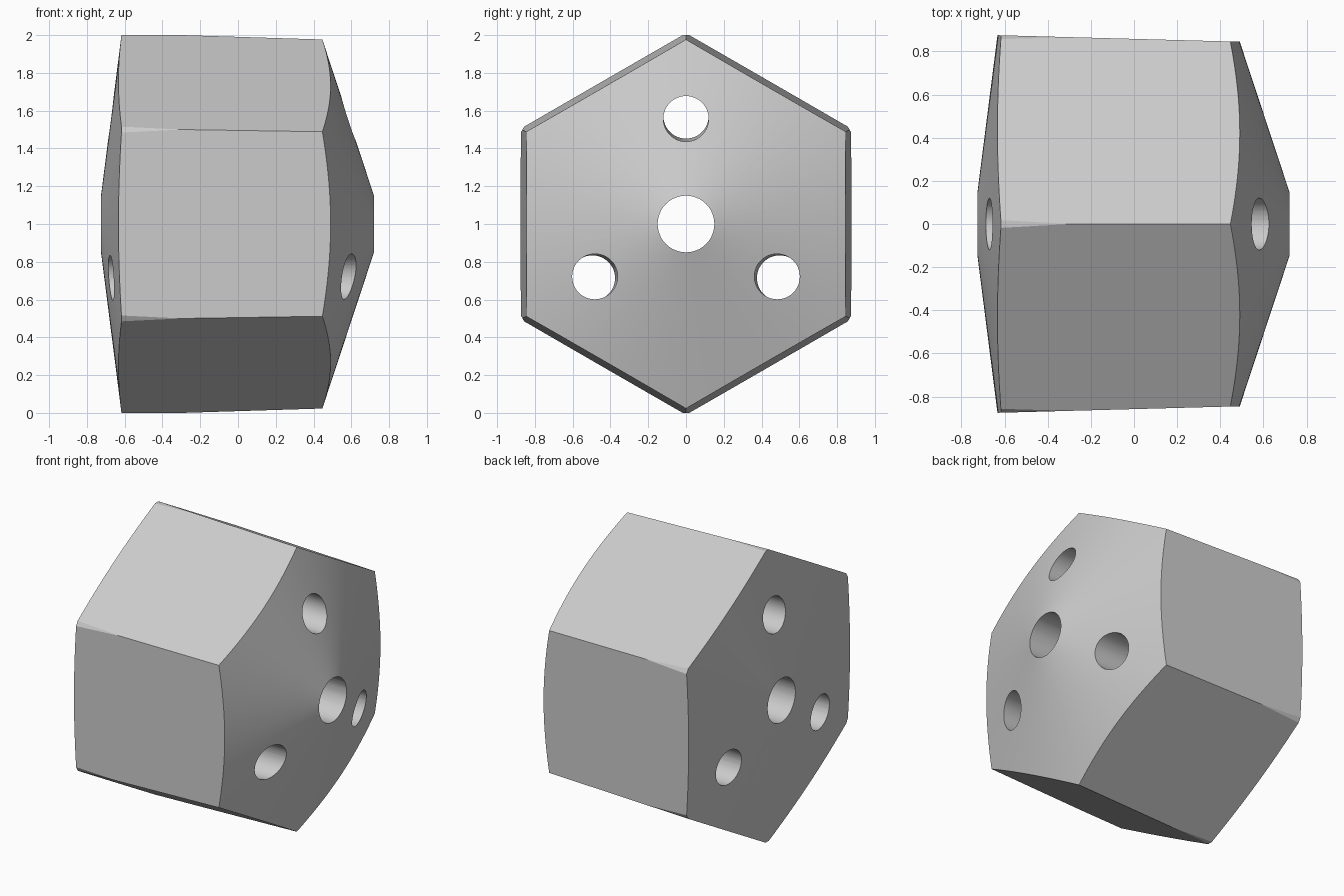
import bpy, bmesh, math
from math import sin, cos, pi

cube = bpy.data.objects.get("Cube")
if cube:
    bpy.data.objects.remove(cube, do_unlink=True)

AXIS_Z = 1.0

grey = bpy.data.materials.new("light_grey")
grey.use_nodes = True
colour = (0.6, 0.6, 0.6, 1)
grey.diffuse_color = colour
grey.node_tree.nodes["Principled BSDF"].inputs["Base Color"].default_value = colour


def loft(name, stations, sides, direction=0.0):
    """Solid along x; each station is (x, radius, distance of centre from axis)."""
    bm = bmesh.new()
    rings = []
    for x, radius, offset in stations:
        cy, cz = offset * sin(direction), AXIS_Z + offset * cos(direction)
        rings.append([bm.verts.new((x, cy + radius * sin(2 * pi * i / sides),
                                    cz + radius * cos(2 * pi * i / sides)))
                      for i in range(sides)])
    for a, b in zip(rings, rings[1:]):
        for i in range(sides):
            j = (i + 1) % sides
            bm.faces.new((a[i], a[j], b[j], b[i]))
    bm.faces.new(rings[0])
    bm.faces.new(rings[-1])
    bmesh.ops.recalc_face_normals(bm, faces=bm.faces)
    mesh = bpy.data.meshes.new(name)
    bm.to_mesh(mesh)
    bm.free()
    mesh.materials.append(grey)
    obj = bpy.data.objects.new(name, mesh)
    bpy.context.collection.objects.link(obj)
    return obj


def combine(target, tool, operation):
    """Apply an exact boolean and discard the tool."""
    tool.hide_render = True
    mod = target.modifiers.new(operation.lower(), "BOOLEAN")
    mod.operation = operation
    mod.solver = "EXACT"
    mod.object = tool
    bpy.context.view_layer.objects.active = target
    bpy.ops.object.modifier_apply(modifier=mod.name)
    bpy.data.objects.remove(tool, do_unlink=True)


# Turned blank with a shallow cone on the left end and a steep one on the right
body = loft("hexagonal_body", [(-0.738, 0.05, 0), (-0.617, 1.0, 0),
                               (0.439, 1.0, 0), (0.753, 0.05, 0)], 144)

# Slightly tapered hexagonal prism gives the flat sides
flat = cos(pi / 6)
combine(body, loft("hexagon_cutter", [(-1, 0.885 / flat, 0), (1, 0.831 / flat, 0)], 6),
        "INTERSECT")

# Central bore and three slightly tilted holes around it
combine(body, loft("bore_cutter", [(-1, 0.15, 0), (1, 0.15, 0)], 64), "DIFFERENCE")
for k in range(3):
    cutter = loft("hole_cutter", [(-1, 0.12, 0.576), (1, 0.12, 0.552)], 48, 2 * pi * k / 3)
    combine(body, cutter, "DIFFERENCE")

# Smooth cones and bores, crisp edges
bpy.ops.object.select_all(action="DESELECT")
body.select_set(True)
bpy.context.view_layer.objects.active = body
bpy.ops.object.shade_smooth_by_angle(angle=math.radians(15))
